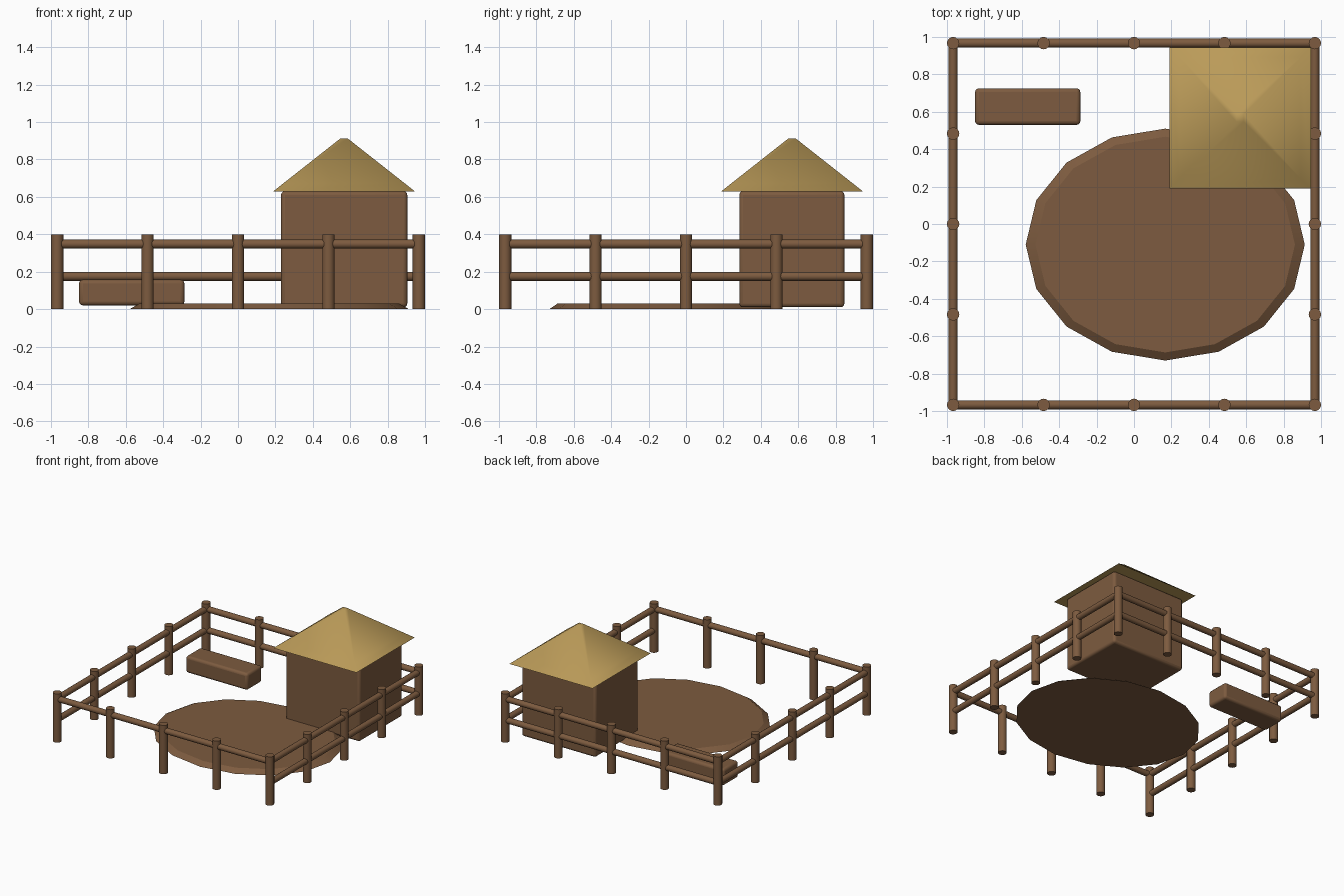
import bpy, bmesh, math
from mathutils import Vector

if "Cube" in bpy.data.objects:
    bpy.data.objects.remove(bpy.data.objects["Cube"])


def material(name, rgb):
    m = bpy.data.materials.new(name)
    m.diffuse_color = (*rgb, 1)
    m.use_nodes = True
    m.node_tree.nodes["Principled BSDF"].inputs["Base Color"].default_value = m.diffuse_color
    return m


WOOD = material("brown wood", (0.205, 0.105, 0.05))
THATCH = material("straw thatch", (0.5, 0.33, 0.1))


def finish(ob, name, mat, angle=40):
    ob.name = name
    ob.data.materials.append(mat)
    bpy.ops.object.shade_smooth_by_angle(angle=math.radians(angle))
    return ob


def rod(name, a, b, radius):
    """Round bar between two points."""
    a, b = Vector(a), Vector(b)
    bpy.ops.mesh.primitive_cylinder_add(vertices=16, radius=radius, depth=(b - a).length,
                                        location=(a + b) / 2,
                                        rotation=(b - a).to_track_quat('Z', 'Y').to_euler())
    return finish(bpy.context.object, name, WOOD)


def rounded_box(name, lo, hi, bevel):
    lo, hi = Vector(lo), Vector(hi)
    bpy.ops.mesh.primitive_cube_add(size=1, location=(lo + hi) / 2)
    ob = bpy.context.object
    ob.scale = hi - lo
    bpy.ops.object.transform_apply(location=False, rotation=False, scale=True)
    mod = ob.modifiers.new("rounded edges", 'BEVEL')
    mod.width, mod.segments = bevel, 3
    return finish(ob, name, WOOD)


def lofted(name, rings, mat, angle):
    """Closed solid through rings of equal point count, bottom to top."""
    bm = bmesh.new()
    loops = [[bm.verts.new(p) for p in r] for r in rings]
    n = len(loops[0])
    for lower, upper in zip(loops, loops[1:]):
        for i in range(n):
            j = (i + 1) % n
            bm.faces.new((lower[i], lower[j], upper[j], upper[i]))
    bm.faces.new(loops[0][::-1])
    bm.faces.new(loops[-1])
    me = bpy.data.meshes.new(name)
    bm.to_mesh(me)
    bm.free()
    ob = bpy.data.objects.new(name, me)
    bpy.context.collection.objects.link(ob)
    bpy.ops.object.select_all(action='DESELECT')
    ob.select_set(True)
    bpy.context.view_layer.objects.active = ob
    return finish(ob, name, mat, angle)


# Fence posts around the yard
E = 0.967
steps = [-E, -E / 2, 0, E / 2, E]
for x in steps:
    for y in steps:
        if max(abs(x), abs(y)) == E:
            rod("fence_post", (x, y, 0), (x, y, 0.4), 0.033)

# Fence rails: the front side has only the upper one
sides = {"front": ((-E, -E), (E, -E)), "back": ((-E, E), (E, E)),
         "left": ((-E, -E), (-E, E)), "right": ((E, -E), (E, E))}
for side, (a, b) in sides.items():
    for z in ((0.348,) if side == "front" else (0.348, 0.175)):
        rod(side + "_rail", (*a, z), (*b, z), 0.024)

# Low oval mud patch with sloping rim
def oval(k, z):
    return [(0.167 + 0.746 * k * math.cos(i * math.pi / 8),
             -0.11 + 0.62 * k * math.sin(i * math.pi / 8), z) for i in range(16)]

lofted("mud_patch", [oval(1, 0), oval(0.93, 0.03)], WOOD, 25)

# Trough and hut walls
rounded_box("trough", (-0.85, 0.53, 0.02), (-0.287, 0.725, 0.157), 0.02)
rounded_box("hut_walls", (0.23, 0.285, 0.01), (0.905, 0.847, 0.63), 0.02)

# Overhanging pyramid roof with a small blunt tip
def square(h, z):
    return [(0.567 + sx * h, 0.567 + sy * h, z)
            for sx, sy in ((-1, -1), (1, -1), (1, 1), (-1, 1))]

lofted("hut_roof", [square(0.378, 0.63), square(0.325, 0.672), square(0.02, 0.912)],
       THATCH, 75)
